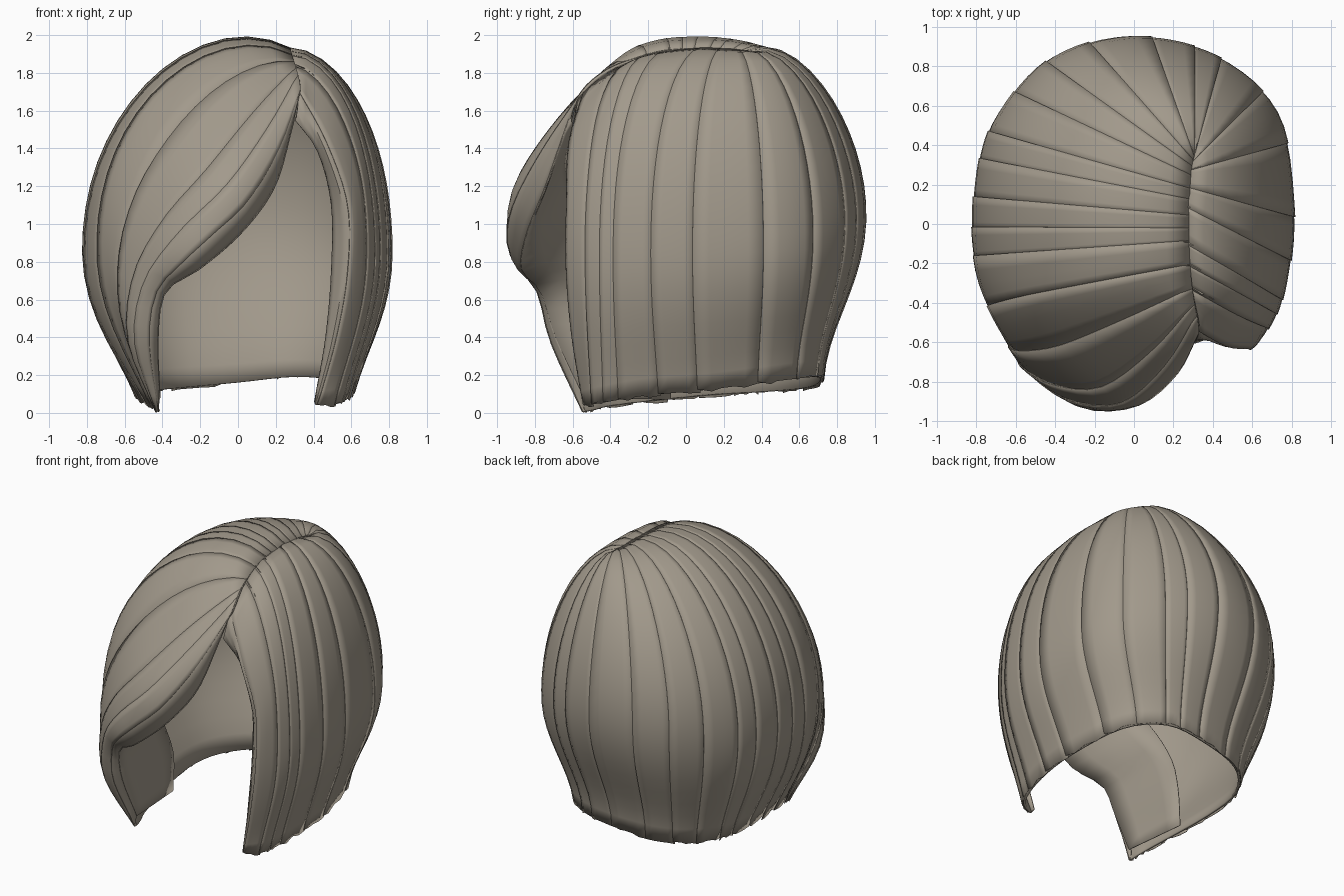
import bpy, math, random
from mathutils import Vector

random.seed(4)
cube = bpy.data.objects.get("Cube")
if cube:
    bpy.data.objects.remove(cube)

hair = bpy.data.materials.new("warm grey hair")
hair.use_nodes = True
COLOUR = (0.36, 0.32, 0.26, 1)
hair.diffuse_color = COLOUR
hair.node_tree.nodes["Principled BSDF"].inputs["Base Color"].default_value = COLOUR
ROWS = 22


def catmull(pts, t):
    """Point on a smooth curve through pts, t counted in points."""
    n = len(pts) - 1
    i = max(0, min(int(t), n - 1))
    f = t - i
    b, c = pts[i], pts[i + 1]
    a = pts[i - 1] if i > 0 else b * 2 - c
    d = pts[i + 2] if i + 2 <= n else c * 2 - b
    return 0.5 * (2 * b + (c - a) * f + (2 * a - 5 * b + 4 * c - d) * f ** 2
                  + (3 * b - a - 3 * c + d) * f ** 3)


def bezier(a, b, c, d, t):
    s = 1 - t
    return a * s ** 3 + b * 3 * s * s * t + c * 3 * s * t * t + d * t ** 3


def even(pts):
    """Resample a polyline to evenly spaced rows."""
    dist = [0]
    for a, b in zip(pts, pts[1:]):
        dist.append(dist[-1] + (b - a).length)
    out, k = [], 0
    for r in range(ROWS + 1):
        want = dist[-1] * r / ROWS
        while k < len(pts) - 2 and dist[k + 1] < want:
            k += 1
        out.append(pts[k].lerp(pts[k + 1], (want - dist[k]) / (dist[k + 1] - dist[k])))
    return out


def drawn(*pts):
    pts = [Vector(p) for p in pts]
    return even([catmull(pts, i / 10) for i in range(10 * (len(pts) - 1) + 1)])


def fall(root, wide, hem, lift, shoulder, flare):
    """Hair falling from the parting over the widest point to the hem."""
    p, w, h = Vector(root), Vector(wide), Vector(hem)
    c1 = p.lerp(w, 0.42)
    c1.z = p.z + lift
    c2 = Vector((w.x, w.y, w.z + shoulder * (p.z - w.z)))
    c3 = Vector((w.x, w.y, w.z - 0.42 * (w.z - h.z)))
    c4 = h.lerp(w, flare)
    c4.z = h.z + 0.33 * (w.z - h.z)
    top = [bezier(p, c1, c2, w, i / 24) for i in range(25)]
    low = [bezier(w, c3, c4, h, i / 24) for i in range(1, 25)]
    return even(top + low)


# Fringe: curled-under edge, front edge, then the sweep behind it
fringe_edge = drawn((.3, -.62, 1.55), (.2, -.74, 1.2), (.02, -.84, .95), (-.2, -.87, .76),
                    (-.38, -.77, .64), (-.42, -.69, .4), (-.41, -.54, .08))
guides = [
    fringe_edge,
    drawn((.33, -.55, 1.71), (.22, -.76, 1.4), (.05, -.91, 1.12), (-.15, -.95, .93),
          (-.3, -.91, .79), (-.43, -.79, .64), (-.47, -.72, .38), (-.42, -.55, .01)),
    drawn((.31, -.42, 1.82), (.12, -.67, 1.57), (-.12, -.86, 1.26), (-.36, -.85, 1),
          (-.53, -.76, .72), (-.57, -.68, .38), (-.43, -.53, .005)),
]
# Right side, round the back, to the left side
guides += [fall(*g) for g in (
    ((.29, -.27, 1.88), (-.68, -.54, .85), (-.44, -.48, .015), .14, .68, .42),
    ((.28, -.12, 1.92), (-.8, -.24, .85), (-.47, -.36, .04), .23, .72, .45),
    ((.28, .05, 1.93), (-.81, .15, .88), (-.54, .1, .09), .25, .72, .42),
    ((.285, .2, 1.93), (-.71, .52, .92), (-.51, .42, .11), .21, .66, .28),
    ((.295, .3, 1.92), (-.42, .84, 1), (-.32, .64, .13), .14, .6, .12),
    ((.305, .34, 1.92), (0, .95, 1.05), (0, .72, .16), .11, .56, .05),
    ((.305, .34, 1.91), (.42, .85, 1), (.3, .7, .19), .07, .56, .05),
    ((.295, .3, 1.92), (.73, .56, .9), (.52, .5, .17), .03, .6, .15),
    ((.28, .2, 1.93), (.81, .08, .85), (.61, .1, .12), .0, .66, .34),
    ((.27, .03, 1.93), (.78, -.26, .85), (.6, -.22, .09), .0, .68, .34),
    ((.28, -.25, 1.88), (.71, -.48, .85), (.54, -.46, .05), .0, .68, .34),
)]
# Left front edge and its inward roll
guides += [
    drawn((.32, -.54, 1.71), (.47, -.62, 1.43), (.58, -.63, 1.1), (.58, -.63, .75),
          (.52, -.6, .4), (.42, -.54, .04)),
    drawn((.31, -.61, 1.55), (.42, -.57, 1.38), (.49, -.55, 1.1), (.49, -.55, .75),
          (.46, -.55, .4), (.4, -.51, .06)),
]
LAST = len(guides) - 1
columns = [list(c) for c in zip(*guides)]


def surface(u, r):
    return catmull(columns[r], u)


def normal(u, r):
    a, b = max(u - .1, 0), min(u + .1, LAST)
    r = max(r, 1)
    du = surface(b, r) - surface(a, r)
    dv = surface(u, min(r + 1, ROWS)) - surface(u, r - 1)
    return du.cross(dv).normalized()


def add_grid(name, strips, thick):
    """Thin smooth sheet through neighbouring rows of points."""
    n = ROWS + 1
    faces = []
    for i in range(len(strips) - 1):
        for r in range(ROWS):
            k = i * n + r
            faces.append((k, k + n, k + n + 1, k + 1))
    mesh = bpy.data.meshes.new(name)
    mesh.from_pydata([p for strip in strips for p in strip], [], faces)
    mesh.materials.append(hair)
    obj = bpy.data.objects.new(name, mesh)
    bpy.context.collection.objects.link(obj)
    bpy.ops.object.select_all(action="DESELECT")
    obj.select_set(True)
    bpy.context.view_layer.objects.active = obj
    bpy.ops.object.shade_smooth_by_angle(angle=math.radians(40))
    solid = obj.modifiers.new("thickness", "SOLIDIFY")
    solid.thickness = thick
    solid.offset = -1


def sheet(name, u0, u1, steps, thick, offset, ragged=0):
    """Strip of hair between two positions round the head."""
    strips = []
    for i in range(steps + 1):
        f = i / steps
        u = u0 + (u1 - u0) * f
        strip = [surface(u, r) + normal(u, r) * offset(f, r / ROWS) for r in range(ROWS + 1)]
        strip[-1].z = max(strip[-1].z + random.uniform(-ragged, ragged), 0.002)
        strips.append(strip)
    add_grid(name, strips, thick)


# Continuous under layer
sheet("hair_shell", 0, LAST, LAST * 4, 0.014, lambda f, v: -0.003)

# Inner flap of the fringe, turned back inside the right side
flap_back = drawn((.28, -.52, 1.62), (.1, -.62, 1.4), (-.15, -.6, 1.2), (-.38, -.4, 1),
                  (-.46, -.2, .65), (-.44, -.09, .35), (-.45, -.08, .07))
add_grid("fringe_flap", [[a.lerp(b, i / 4) for a, b in zip(flap_back, fringe_edge)]
                         for i in range(5)], 0.006)

# Overlapping locks, each lifted slightly along one side towards the hem
u, number = 1.0, 1
while u < LAST - 1.05:
    end = min(u + random.uniform(.3, .8), LAST - 1)
    if LAST - 1 - end < .25:
        end = LAST - 1
    sheet(f"hair_lock_{number}", u, min(end + .05, LAST - 1), 4, 0.004,
          lambda f, v: 0.001 + 0.006 * f * min(1, 2 * v), 0.012)
    u, number = end, number + 1
